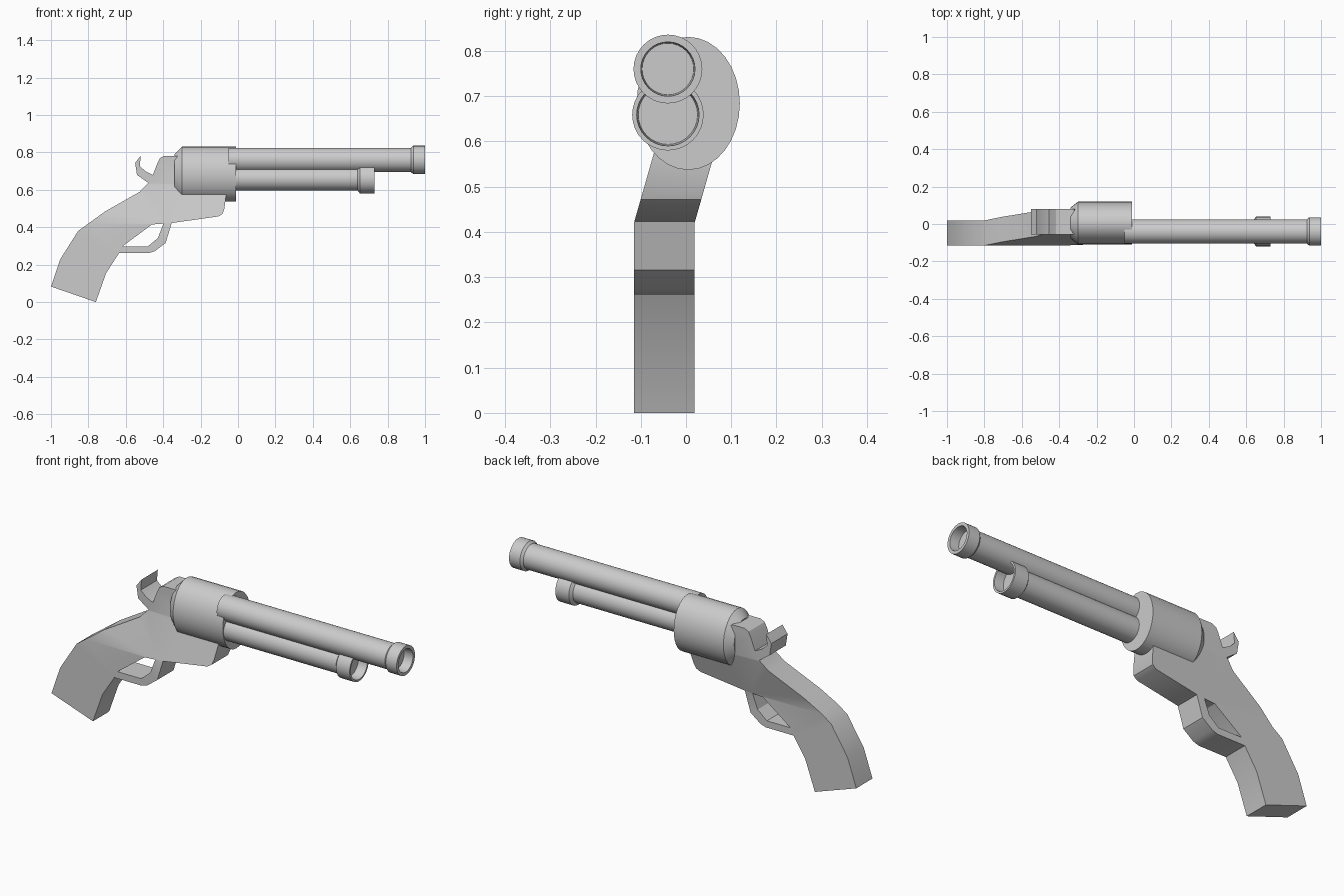
import bpy, bmesh, math

if "Cube" in bpy.data.objects:
    bpy.data.objects.remove(bpy.data.objects["Cube"])

HALF = 0.067  # half thickness of the grip and frame


def finish(name, bm, angle):
    bmesh.ops.recalc_face_normals(bm, faces=bm.faces)
    mesh = bpy.data.meshes.new(name)
    bm.to_mesh(mesh)
    bm.free()
    ob = bpy.data.objects.new(name, mesh)
    bpy.context.collection.objects.link(ob)
    bpy.ops.object.select_all(action='DESELECT')
    bpy.context.view_layer.objects.active = ob
    ob.select_set(True)
    bpy.ops.object.shade_smooth_by_angle(angle=math.radians(angle))
    return ob


def side_shift(z):
    """Sideways lean: the grip sits left of the frame and hammer."""
    t = min(max((z - 0.42) / 0.21, 0), 1)
    return -0.048 + 0.06 * t


def plate(name, outline):
    """Extrude an (x, z) outline across y, then lean it sideways."""
    bm = bmesh.new()
    face = bm.faces.new([bm.verts.new((x, -HALF, z)) for x, z in outline])
    ext = bmesh.ops.extrude_face_region(bm, geom=[face])
    for v in ext['geom']:
        if isinstance(v, bmesh.types.BMVert):
            v.co.y = HALF
    for z in (0.42, 0.63):
        bmesh.ops.bisect_plane(bm, geom=bm.verts[:] + bm.edges[:] + bm.faces[:],
                               plane_co=(0, 0, z), plane_no=(0, 0, 1), dist=1e-5)
    bmesh.ops.triangulate(bm, faces=[f for f in bm.faces if len(f.verts) > 4])
    for v in bm.verts:
        v.co.y += side_shift(v.co.z)
    return finish(name, bm, 25)


def lathe(name, profile, y, z, ry=1.0, rz=1.0, sides=32):
    """Turn (x, radius) pairs around an x axis; ry and rz make it oval."""
    bm = bmesh.new()
    rings = []
    for x, r in profile:
        rings.append([bm.verts.new((x, y + r * ry * math.cos(a), z + r * rz * math.sin(a)))
                      for a in (2 * math.pi * i / sides for i in range(sides))])
    for a, b in zip(rings, rings[1:]):
        for i in range(sides):
            j = (i + 1) % sides
            bm.faces.new((a[i], a[j], b[j], b[i]))
    bm.faces.new(rings[0])
    bm.faces.new(rings[-1])
    return finish(name, bm, 30)


# Grip, frame and hammer in one outline
plate("grip_and_frame", [
    (-1.0, 0.083), (-0.76, 0.0), (-0.705, 0.155), (-0.636, 0.262), (-0.615, 0.3),
    (-0.46, 0.415), (-0.353, 0.423), (-0.105, 0.458), (-0.082, 0.472),
    (-0.073, 0.50), (-0.064, 0.567), (-0.066, 0.60), (-0.27, 0.62), (-0.30, 0.76),
    (-0.322, 0.782), (-0.395, 0.782), (-0.417, 0.77), (-0.43, 0.745), (-0.455, 0.68),
    (-0.495, 0.70), (-0.525, 0.727), (-0.52, 0.784), (-0.55, 0.744), (-0.54, 0.68),
    (-0.48, 0.637), (-0.525, 0.59), (-0.71, 0.485), (-0.855, 0.38), (-0.95, 0.23)])

# Trigger guard
plate("trigger_guard", [
    (-0.64, 0.262), (-0.476, 0.262), (-0.444, 0.273), (-0.387, 0.316), (-0.352, 0.43),
    (-0.395, 0.43), (-0.428, 0.343), (-0.482, 0.298), (-0.63, 0.298)])

# Oval cylinder drum with a chamfered back
lathe("drum", [(-0.34, 0.72), (-0.30, 1.0), (-0.012, 1.0)], 0.005, 0.684, 0.114, 0.147)

# Barrels, each with a collar and recessed muzzle: end x, pipe r, collar length, collar r, bore r
for name, z, end, pipe, length, collar, bore in (
        ("upper_barrel", 0.76, 1.0, 0.065, 0.075, 0.076, 0.06),
        ("lower_barrel", 0.659, 0.73, 0.063, 0.09, 0.079, 0.069)):
    back = end - length
    lathe(name, [(-0.05, pipe), (back, pipe), (back + 0.012, collar), (end, collar),
                 (end, bore), (end - 0.05, bore * 0.95)], -0.04, z)
